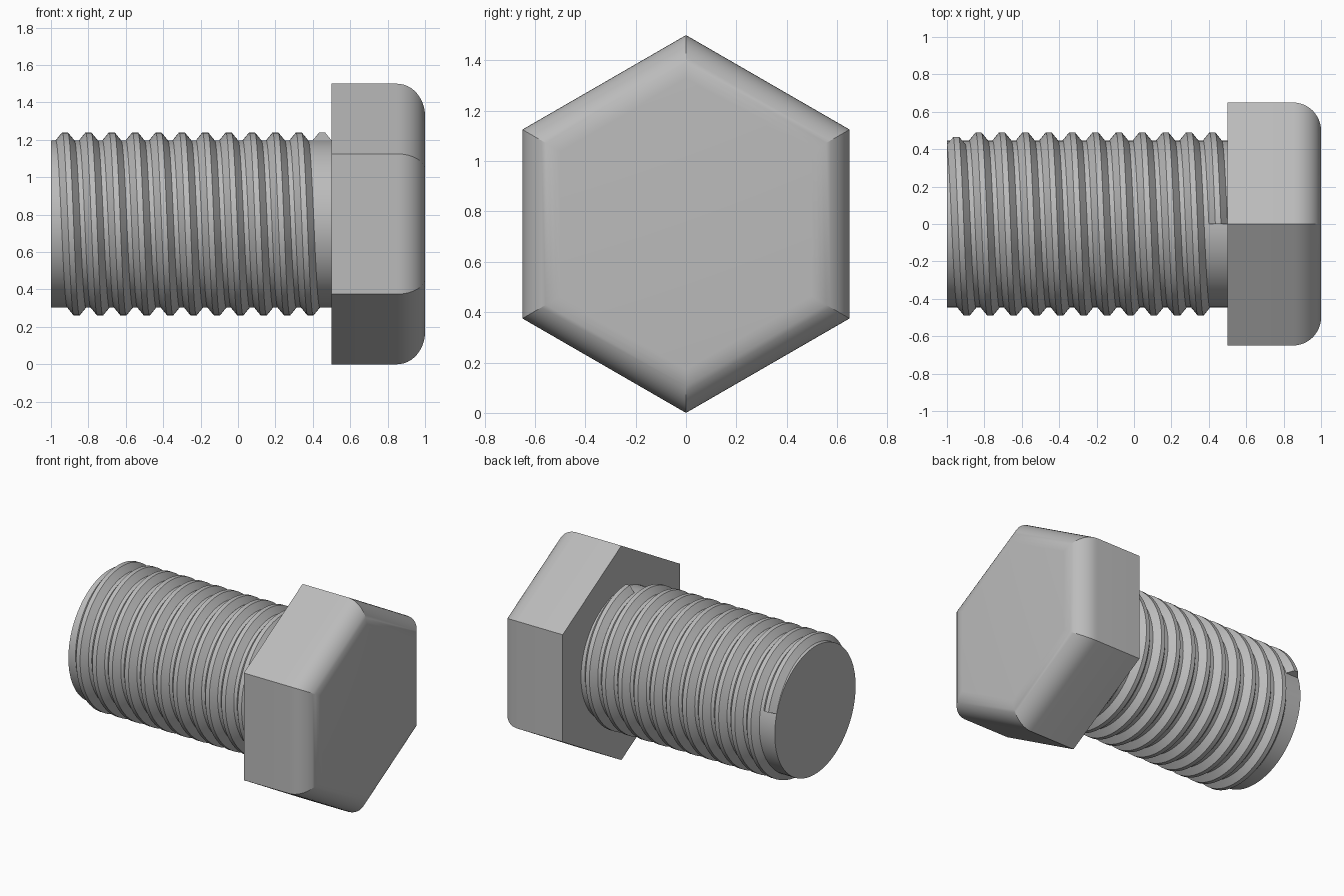
import bpy
import bmesh
from math import sin, cos, pi, radians

cube = bpy.data.objects.get("Cube")
if cube:
    bpy.data.objects.remove(cube, do_unlink=True)

AXIS_Z = 0.75
SHAFT_R, CREST_R = 0.447, 0.49
PITCH = 0.125

steel = bpy.data.materials.new("grey_steel")
steel.use_nodes = True
color = (0.5, 0.5, 0.5, 1)
steel.diffuse_color = color
steel.node_tree.nodes["Principled BSDF"].inputs["Base Color"].default_value = color


def polar(x, r, a):
    """Point at angle a around the bolt axis, starting at +y and rising to +z."""
    return (x, r * cos(a), AXIS_Z + r * sin(a))


def skin(name, rings):
    """Join closed rings of points into a capped, smooth-by-angle solid."""
    bm = bmesh.new()
    loops = [[bm.verts.new(p) for p in ring] for ring in rings]
    for a, b in zip(loops, loops[1:]):
        for i in range(len(a)):
            j = (i + 1) % len(a)
            bm.faces.new((a[i], a[j], b[j], b[i]))
    bm.faces.new(loops[0])
    bm.faces.new(loops[-1])
    bmesh.ops.recalc_face_normals(bm, faces=bm.faces)
    mesh = bpy.data.meshes.new(name)
    bm.to_mesh(mesh)
    bm.free()
    mesh.materials.append(steel)
    obj = bpy.data.objects.new(name, mesh)
    bpy.context.collection.objects.link(obj)
    bpy.ops.object.select_all(action='DESELECT')
    obj.select_set(True)
    bpy.context.view_layer.objects.active = obj
    bpy.ops.object.shade_smooth_by_angle(angle=radians(25))


def lathe(name, profile, sides, turn=0.0):
    skin(name, [[polar(x, r, turn + 2 * pi * i / sides) for i in range(sides)]
                for x, r in profile])


# Hexagonal head with a rounded outer rim
fillet, steps = 0.15, 12
apothem = 0.75 * cos(pi / 6)
rim = [(0.5, 0.75)]
for k in range(steps + 1):
    t = pi / 2 * k / steps
    inset = apothem - fillet * (1 - cos(t))
    rim.append((1 - fillet + fillet * sin(t), inset / cos(pi / 6)))
lathe("hex_head", rim, 6, pi / 6)

# Plain cylindrical shaft
lathe("shaft", [(-1, SHAFT_R), (0.5, SHAFT_R)], 90)

# Helical thread: trapezoid section swept around the shaft
section = [(-0.05, 0.435), (-0.05, SHAFT_R), (-0.015, CREST_R),
           (0.015, CREST_R), (0.05, SHAFT_R), (0.05, 0.435)]
start_x, end_x, start_angle = -0.95, 0.45, radians(18)
turns = (end_x - start_x) / PITCH
count = round(turns * 90)
rings = []
for k in range(count + 1):
    f = k / count
    angle = start_angle + 2 * pi * turns * f
    x = start_x + (end_x - start_x) * f
    rings.append([polar(x + dx, r, angle) for dx, r in section])
skin("thread", rings)
